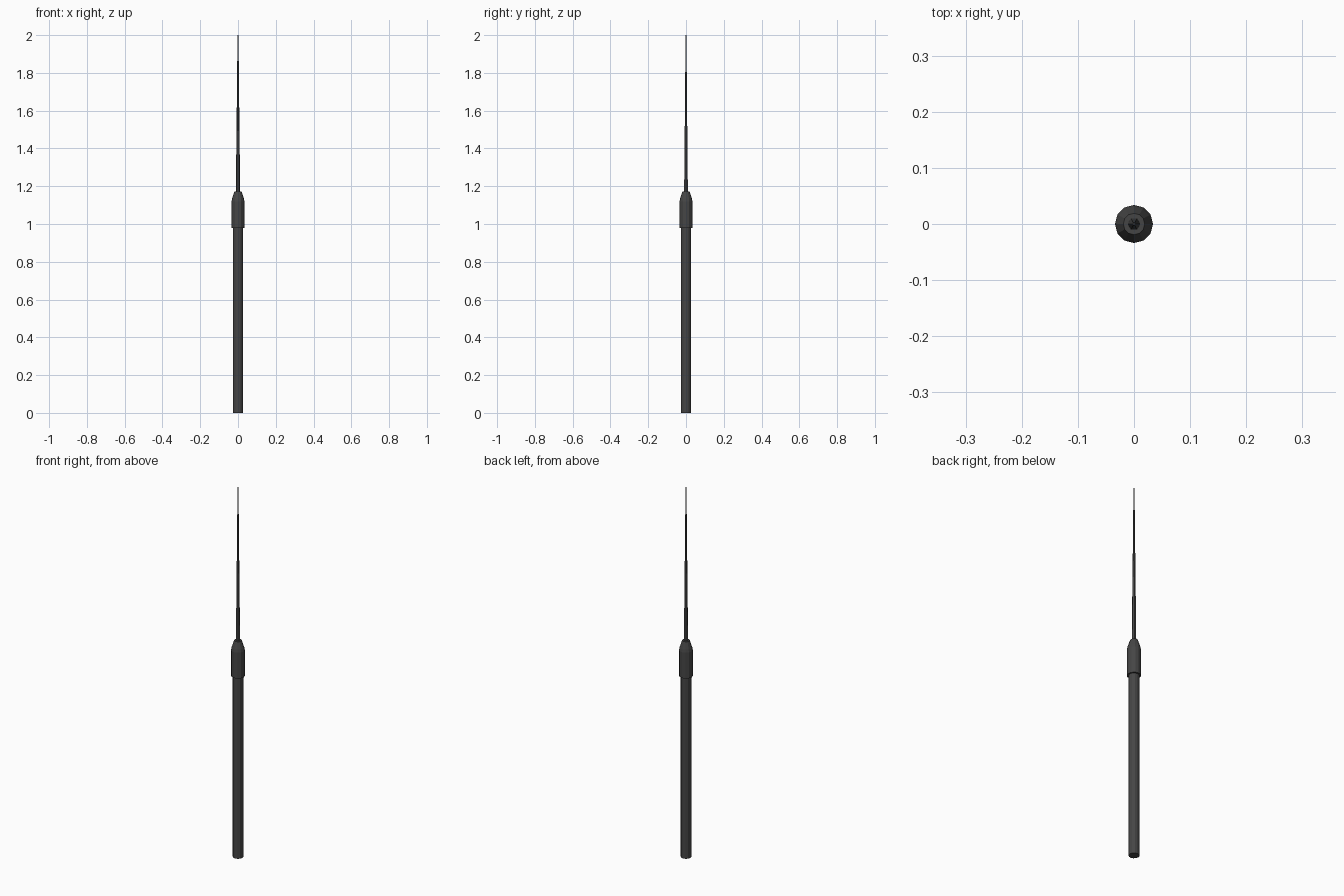
import bpy, bmesh, math

if "Cube" in bpy.data.objects:
    bpy.data.objects.remove(bpy.data.objects["Cube"])

def lathe(name, profile, sides, turn=0.0):
    """Closed faceted solid of revolution from (radius, z) points."""
    bm = bmesh.new()
    rings = []
    for r, z in profile:
        rings.append([bm.verts.new((r * math.cos(2 * math.pi * (i + turn) / sides),
                                    r * math.sin(2 * math.pi * (i + turn) / sides), z))
                      for i in range(sides)])
    for a, b in zip(rings, rings[1:]):
        for i in range(sides):
            j = (i + 1) % sides
            bm.faces.new((a[i], a[j], b[j], b[i]))
    bm.faces.new(rings[0][::-1])
    bm.faces.new(rings[-1])
    me = bpy.data.meshes.new(name)
    bm.to_mesh(me)
    bm.free()
    ob = bpy.data.objects.new(name, me)
    bpy.context.collection.objects.link(ob)
    ob.data.materials.append(dark)
    return ob

dark = bpy.data.materials.new("dark_grey")
dark.diffuse_color = (0.06, 0.06, 0.06, 1)
dark.use_nodes = True
dark.node_tree.nodes["Principled BSDF"].inputs["Base Color"].default_value = dark.diffuse_color

# Lower mast tube
lathe("mast", [(0.026, 0), (0.026, 0.99)], 12)
# Collar with tapered shoulder
lathe("collar", [(0.034, 0.98), (0.034, 1.12), (0.031, 1.135), (0.019, 1.172)], 12)
# Thin tapering whip
lathe("whip", [(0.0115, 1.16), (0.0025, 2.0)], 6)
